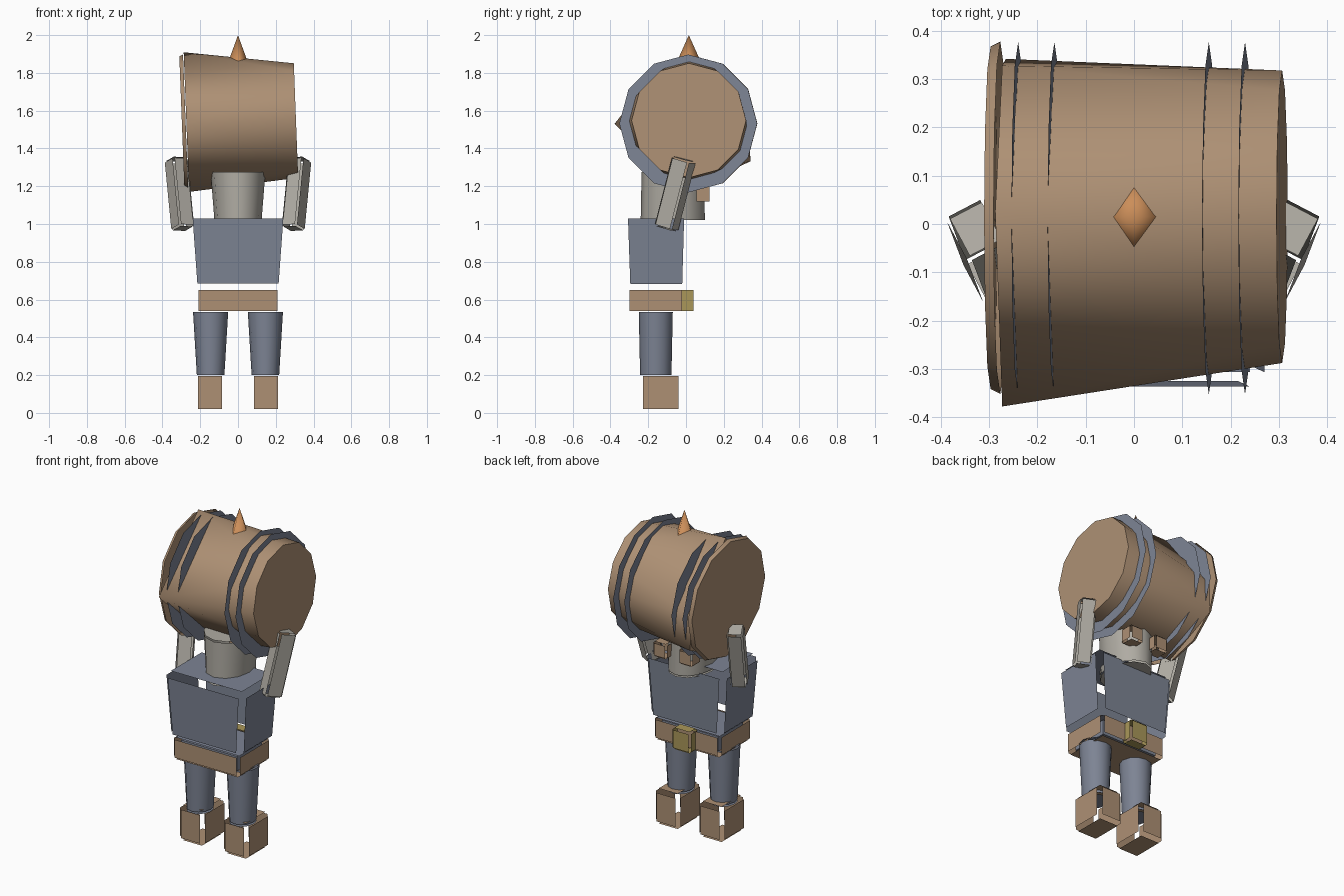
import bpy, bmesh, math
from mathutils import Vector, Matrix

cube = bpy.data.objects.get("Cube")
if cube:
    bpy.data.objects.remove(cube, do_unlink=True)


def material(name, rgb):
    m = bpy.data.materials.new(name)
    m.use_nodes = True
    m.diffuse_color = (*rgb, 1)
    m.node_tree.nodes["Principled BSDF"].inputs["Base Color"].default_value = (*rgb, 1)
    return m


WOOD = material("brown wood", (0.42, 0.28, 0.175))
STEEL = material("blue grey cloth", (0.205, 0.23, 0.295))
SKIN = material("pale grey skin", (0.43, 0.41, 0.365))
COPPER = material("copper", (0.60, 0.27, 0.10))
GOLD = material("dull gold", (0.40, 0.31, 0.10))


def finish(name, bm, mat, angle=None):
    mesh = bpy.data.meshes.new(name)
    bm.to_mesh(mesh)
    bm.free()
    mesh.materials.append(mat)
    ob = bpy.data.objects.new(name, mesh)
    bpy.context.collection.objects.link(ob)
    if angle:
        bpy.ops.object.select_all(action='DESELECT')
        ob.select_set(True)
        bpy.context.view_layer.objects.active = ob
        bpy.ops.object.shade_smooth_by_angle(angle=math.radians(angle))
    return ob


TILT = math.tan(math.radians(2.2))


def ring(bm, centre, corners):
    """Vertices around a slightly tilted x axis from (angle, radius) pairs."""
    pts = []
    for a, r in corners:
        c, s = math.cos(math.radians(a)) * r, math.sin(math.radians(a)) * r
        pts.append(bm.verts.new(Vector(centre) + Vector((-s * TILT, c, s))))
    return pts


def circle(r):
    return [(a, r) for a in range(0, 360, 30)]


def bridge(bm, a, b):
    n = len(a)
    for i in range(n):
        j = (i + 1) % n
        bm.faces.new((a[i], a[j], b[j], b[i]))


def panel_box(name, low, high, mat, gap, top=True, matrix=None):
    """Box of loose panels moved outwards; low and high are (x0, x1, y0, y1, z)."""
    bm = bmesh.new()
    v = []
    for x0, x1, y0, y1, z in (low, high):
        v += [bm.verts.new(p) for p in ((x0, y0, z), (x1, y0, z), (x1, y1, z), (x0, y1, z))]
    bridge(bm, v[:4], v[4:])
    if top:
        bm.faces.new(v[4:])
    bm.faces.new(v[3::-1])
    bm.normal_update()
    bmesh.ops.split_edges(bm, edges=bm.edges)
    for f in bm.faces:
        bmesh.ops.translate(bm, verts=f.verts, vec=f.normal * gap)
    if matrix:
        bm.transform(matrix)
    return finish(name, bm, mat)


def block(name, x, y, z, mat, gap, **options):
    """Straight panel box from three (low, high) ranges."""
    return panel_box(name, (*x, *y, z[0]), (*x, *y, z[1]), mat, gap, **options)


def tapered(name, centre, z0, z1, low, high, mat, gap, sides=12):
    """Elliptical tube with (x, y) radii at both ends and loose end caps."""
    bm = bmesh.new()

    def loop(z, radii):
        return [bm.verts.new((centre[0] + radii[0] * math.cos(math.tau * i / sides),
                              centre[1] + radii[1] * math.sin(math.tau * i / sides), z))
                for i in range(sides)]
    bridge(bm, loop(z0, low), loop(z1, high))
    bm.faces.new(loop(z1 + gap, high))
    bm.faces.new(loop(z0 - gap, low)[::-1])
    return finish(name, bm, mat, 40)


# Barrel body: round small end, coarse cornered large end
bm = bmesh.new()
ring(bm, (0.307, 0.015, 1.548), circle(0.303))
ring(bm, (-0.273, 0.0, 1.53), ((0, 0.328), (86, 0.38), (180, 0.378), (270, 0.36), (330, 0.395)))
bmesh.ops.convex_hull(bm, input=bm.verts)
bmesh.ops.recalc_face_normals(bm, faces=bm.faces)
finish("barrel_body", bm, WOOD, 50)

# Barrel lid at the large end
bm = bmesh.new()
outer = ring(bm, (-0.297, 0.013, 1.532), circle(0.355))
bridge(bm, outer, ring(bm, (-0.277, 0.013, 1.532), circle(0.365)))
bm.faces.new(outer)
bmesh.ops.recalc_face_normals(bm, faces=bm.faces)
finish("barrel_lid", bm, WOOD, 40)

# Flat hoops
for n, x in enumerate((-0.24, -0.165, 0.155, 0.23)):
    bm = bmesh.new()
    bridge(bm, ring(bm, (x, 0.012, 1.532), circle(0.365)),
           ring(bm, (x, 0.012, 1.532), circle(0.27)))
    finish(f"barrel_hoop_{n + 1}", bm, STEEL)

# Spike on top of the barrel
bm = bmesh.new()
bmesh.ops.create_cone(bm, segments=4, radius1=0.058, radius2=0, depth=0.16,
                      matrix=Matrix.Translation((0, 0.015, 1.92)) @ Matrix.Diagonal((1, 1.24, 1, 1)))
bmesh.ops.remove_doubles(bm, verts=bm.verts, dist=0.0001)
finish("top_spike", bm, COPPER, 120)

# Head
tapered("head", (0, -0.07), 1.02, 1.275, (0.125, 0.17), (0.145, 0.165), SKIN, 0.01)

# Torso, pelvis, belt and buckle
panel_box("torso", (-0.215, 0.215, -0.295, -0.02, 0.685),
          (-0.24, 0.24, -0.307, -0.01, 1.03), STEEL, 0.03)
block("pelvis", (-0.19, 0.19), (-0.28, -0.04), (0.55, 0.64), STEEL, 0)
block("belt", (-0.21, 0.21), (-0.30, -0.02), (0.54, 0.65), WOOD, 0.015, top=False)
block("buckle", (-0.052, 0.052), (-0.02, 0.04), (0.54, 0.65), GOLD, 0.01)

# Eyes, arms, legs and feet
for side, s in (("left", 1), ("right", -1)):
    x0, x1 = sorted((0.05 * s, 0.125 * s))
    block(f"{side}_eye", (x0, x1), (0.055, 0.125), (1.12, 1.195), WOOD, 0.008)

    low, high = Vector((0.292 * s, -0.105, 0.975)), Vector((0.328 * s, -0.01, 1.345))
    up = (high - low).normalized()
    across = up.cross(Vector((0.88 * s, -0.47, 0))).normalized()
    frame = Matrix((across.cross(up), across, up)).transposed().to_4x4()
    half = (high - low).length * 0.475
    block(f"{side}_arm", (-0.037, 0.037), (-0.045, 0.045), (-half, half), SKIN, 0.008,
          matrix=Matrix.Translation((low + high) / 2) @ frame)

    tapered(f"{side}_leg", (0.145 * s, -0.16), 0.20, 0.535,
            (0.073, 0.083), (0.093, 0.09), STEEL, 0.012)
    x0, x1 = sorted((0.085 * s, 0.213 * s))
    block(f"{side}_foot", (x0, x1), (-0.228, -0.04), (0.02, 0.195), WOOD, 0.02)
